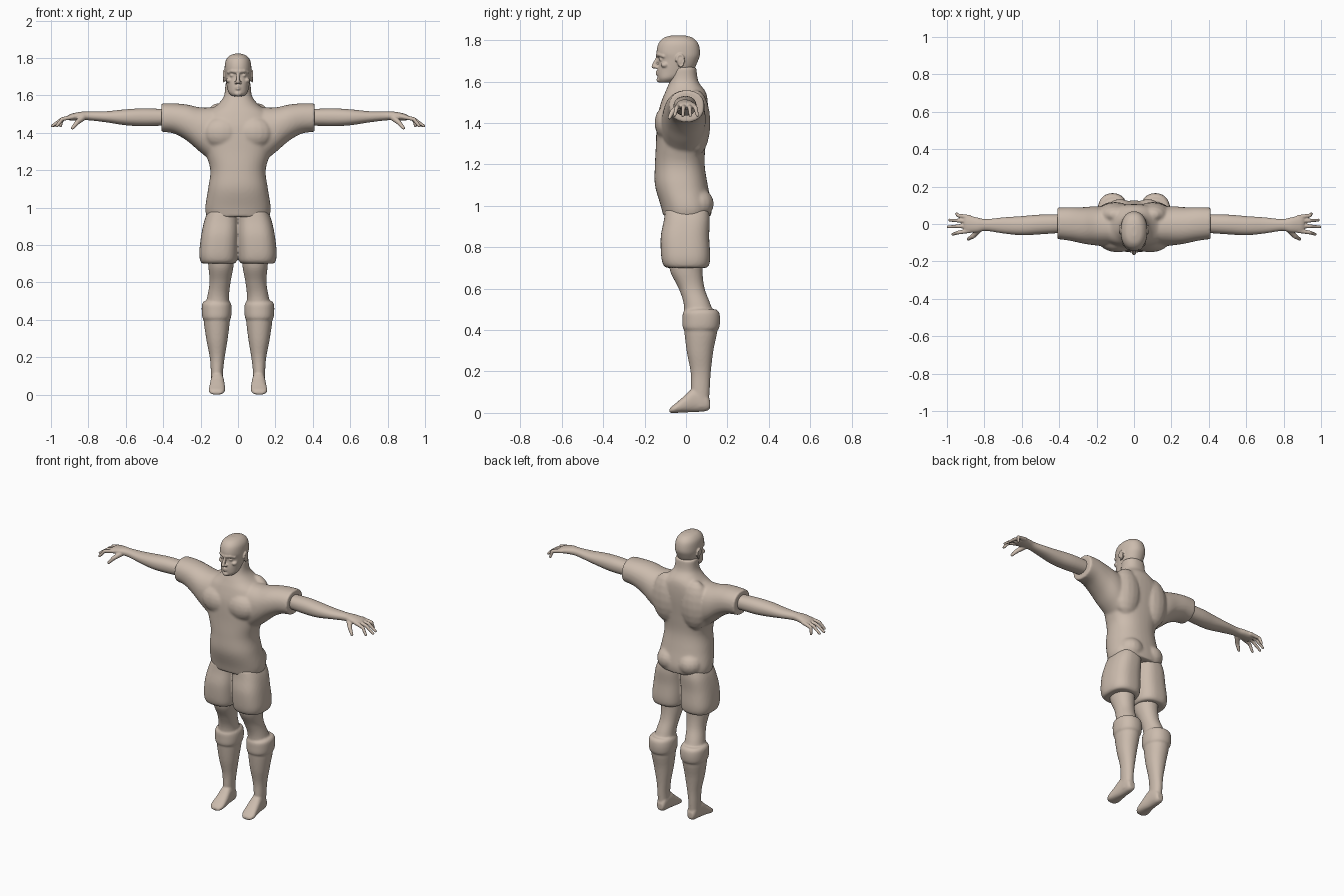
import bpy
import bmesh
from math import sin, cos, pi, copysign
from mathutils import Vector, Matrix

if "Cube" in bpy.data.objects:
    bpy.data.objects.remove(bpy.data.objects["Cube"], do_unlink=True)

clay = bpy.data.materials.new("warm_clay")
clay.use_nodes = True
clay.diffuse_color = (.6, .5, .42, 1)
clay.node_tree.nodes["Principled BSDF"].inputs["Base Color"].default_value = (.6, .5, .42, 1)

BOTH = (1, -1)
SEGMENTS = 40


def resample(rings, steps=5):
    """Smooth spline through the cross-section bounds."""
    pts = [Vector(r) for r in rings]
    pts = [pts[0]] + pts + [pts[-1]]
    rows = []
    for p, a, b, q in zip(pts, pts[1:], pts[2:], pts[3:]):
        for i in range(steps):
            t = i / steps
            rows.append(a + (b - p) * (t / 2)
                        + (p * 2 - a * 5 + b * 4 - q) * (t * t / 2)
                        + (a * 3 - p - b * 3 + q) * (t ** 3 / 2))
    return rows + [pts[-1]]


def loft(bm, axis, rings, power=2.0, sides=(1,)):
    """Closed body; each ring is (position, low u, high u, low v, high v)."""
    for side in sides:
        loops = []
        for t, u_low, u_high, v_low, v_high in resample(rings):
            loop = []
            for k in range(SEGMENTS):
                angle = 2 * pi * k / SEGMENTS
                c, s = cos(angle), sin(angle)
                c = copysign(abs(c) ** (2 / power), c)
                s = copysign(abs(s) ** (2 / power), s)
                u = (u_low + u_high + (u_high - u_low) * c) / 2
                v = (v_low + v_high + (v_high - v_low) * s) / 2
                x, y, z = {"x": (t, u, v), "y": (u, t, v), "z": (u, v, t)}[axis]
                loop.append(bm.verts.new((x * side, y, z)))
            loops.append(loop)
        for low, high in zip(loops, loops[1:]):
            for k in range(SEGMENTS):
                n = (k + 1) % SEGMENTS
                bm.faces.new((low[k], low[n], high[n], high[k]))
        bm.faces.new(loops[0])
        bm.faces.new(loops[-1])


def ball(bm, centre, radii, sides=BOTH):
    for side in sides:
        place = Matrix.Translation((centre[0] * side, centre[1], centre[2]))
        bmesh.ops.create_uvsphere(bm, u_segments=16, v_segments=10, radius=1,
                                  matrix=place @ Matrix.Diagonal((*radii, 1)))


def chain(bm, points, start, end, sides=BOTH, count=8):
    """Tapered strand of overlapping balls through the points."""
    spans = len(points) - 1
    for i in range(spans * count + 1):
        n = min(i // count, spans - 1)
        co = Vector(points[n]).lerp(Vector(points[n + 1]), i / count - n)
        r = start + (end - start) * i / (spans * count)
        ball(bm, co, (r, r, r), sides)


def finish(bm, name, voxel, relax):
    """Fuse the overlapping masses into one smooth skin."""
    bmesh.ops.recalc_face_normals(bm, faces=bm.faces)
    mesh = bpy.data.meshes.new(name)
    bm.to_mesh(mesh)
    bm.free()
    mesh.materials.append(clay)
    obj = bpy.data.objects.new(name, mesh)
    bpy.context.scene.collection.objects.link(obj)
    fuse = obj.modifiers.new("fuse", "REMESH")
    fuse.mode = "VOXEL"
    fuse.voxel_size = voxel
    fuse.use_smooth_shade = True
    soften = obj.modifiers.new("soften", "SMOOTH")
    soften.factor = .5
    soften.iterations = relax


# Shirt, with the neck rising out of it
bm = bmesh.new()
torso = [(.95, .168, -.11, .12), (1, .175, -.122, .125), (1.1, .16, -.15, .105),
         (1.2, .148, -.15, .09), (1.3, .175, -.145, .095), (1.42, .2, -.14, .105),
         (1.5, .175, -.12, .105), (1.55, .11, -.1, .095), (1.6, .074, -.08, .06),
         (1.67, .068, -.07, .05)]
loft(bm, "z", [(z, -w, w, front, back) for z, w, front, back in torso], 2.3)
loft(bm, "x", [(.02, -.12, .09, 1.24, 1.53), (.12, -.12, .09, 1.24, 1.535),
               (.2, -.115, .095, 1.295, 1.535), (.27, -.105, .09, 1.355, 1.55),
               (.34, -.09, .09, 1.395, 1.557), (.41, -.08, .088, 1.405, 1.557)],
     2.2, BOTH)
ball(bm, (.085, -.09, 1.4), (.105, .062, .085))    # chest
ball(bm, (.1, .05, 1.4), (.1, .068, .16))          # upper back
ball(bm, (.075, .055, 1.01), (.08, .08, .075))     # seat
finish(bm, "shirt_and_neck", .008, 6)

# Head and face
bm = bmesh.new()
skull = [(1.595, .03, -.128, -.06), (1.615, .05, -.135, -.03), (1.65, .06, -.138, .03),
         (1.705, .07, -.131, .06), (1.74, .072, -.142, .068), (1.785, .066, -.132, .058),
         (1.812, .045, -.105, .03), (1.823, .015, -.065, -.01)]
loft(bm, "z", [(z, -w, w, front, back) for z, w, front, back in skull], 2.2)
chain(bm, [(.008, -.136, 1.727), (.032, -.128, 1.73), (.052, -.108, 1.722)], .011, .008)
chain(bm, [(0, -.134, 1.722), (0, -.156, 1.673)], .008, .011, (1,))
ball(bm, (.011, -.142, 1.669), (.009, .011, .008))    # nostrils
ball(bm, (.03, -.117, 1.706), (.014, .013, .01))      # eyes
ball(bm, (.046, -.102, 1.68), (.018, .02, .014))      # cheekbones
for height in (1.646, 1.634):                         # lips
    chain(bm, [(0, -.14, height), (.022, -.128, 1.64)], .007, .004)
ball(bm, (0, -.125, 1.609), (.022, .018, .015), (1,))  # chin
ball(bm, (.073, -.028, 1.7), (.008, .016, .026))       # ears
chain(bm, [(.077, -.028 + .018 * cos(a * pi / 5), 1.7 + .03 * sin(a * pi / 5))
           for a in range(-3, 6)], .004, .006, count=4)
finish(bm, "head", .004, 4)

# Arms and hands
bm = bmesh.new()
loft(bm, "x", [(.36, -.045, .05, 1.44, 1.525), (.5, -.055, .05, 1.435, 1.53),
               (.6, -.06, .042, 1.44, 1.525), (.7, -.05, .035, 1.455, 1.515),
               (.79, -.037, .026, 1.466, 1.513), (.84, -.045, .035, 1.467, 1.512),
               (.89, -.045, .045, 1.465, 1.502), (.91, -.035, .035, 1.47, 1.492)],
     2.2, BOTH)
fingers = [(-.036, .975, -.055), (-.01, 1, -.015), (.015, .993, .021), (.036, .955, .055)]
for root, reach, tip in fingers:
    chain(bm, [(.88, root, 1.485), (.94, (root + tip) / 2, 1.473),
               (reach - .006, tip, 1.436)], .013, .008)
chain(bm, [(.83, -.03, 1.48), (.86, -.065, 1.455), (.885, -.08, 1.425)], .017, .009)
finish(bm, "arms_and_hands", .004, 3)

# Shorts, one puffed leg per side
bm = bmesh.new()
loft(bm, "z", [(.7, .02, .19, -.092, .098), (.715, .006, .202, -.11, .112),
               (.76, .001, .207, -.12, .117), (.85, -.002, .197, -.122, .112),
               (.93, -.003, .18, -.107, .115), (.98, -.003, .16, -.1, .11)],
     2.6, BOTH)
finish(bm, "shorts", .008, 3)

# Legs, sock cuffs and feet
bm = bmesh.new()
loft(bm, "z", [(.75, .02, .165, -.085, .085), (.68, .025, .158, -.075, .08),
               (.6, .04, .152, -.035, .09), (.52, .048, .165, -.01, .12),
               (.42, .042, .184, -.01, .152), (.3, .055, .17, .003, .132),
               (.2, .071, .151, .022, .12), (.12, .08, .145, .024, .115),
               (.03, .08, .142, .025, .11)], 2.1, BOTH)
loft(bm, "z", [(.5, .047, .18, .005, .145), (.485, .037, .192, -.014, .16),
               (.45, .034, .194, -.017, .165), (.41, .038, .19, -.015, .16),
               (.395, .05, .178, 0, .145)], 2.2, BOTH)
loft(bm, "y", [(.116, .09, .13, .02, .06), (.095, .08, .14, .008, .1),
               (.04, .075, .146, .004, .12), (-.01, .07, .152, .002, .08),
               (-.05, .07, .157, 0, .046), (-.07, .078, .15, 0, .03),
               (-.08, .09, .135, 0, .018)], 2.4, BOTH)
finish(bm, "legs_and_feet", .006, 4)
